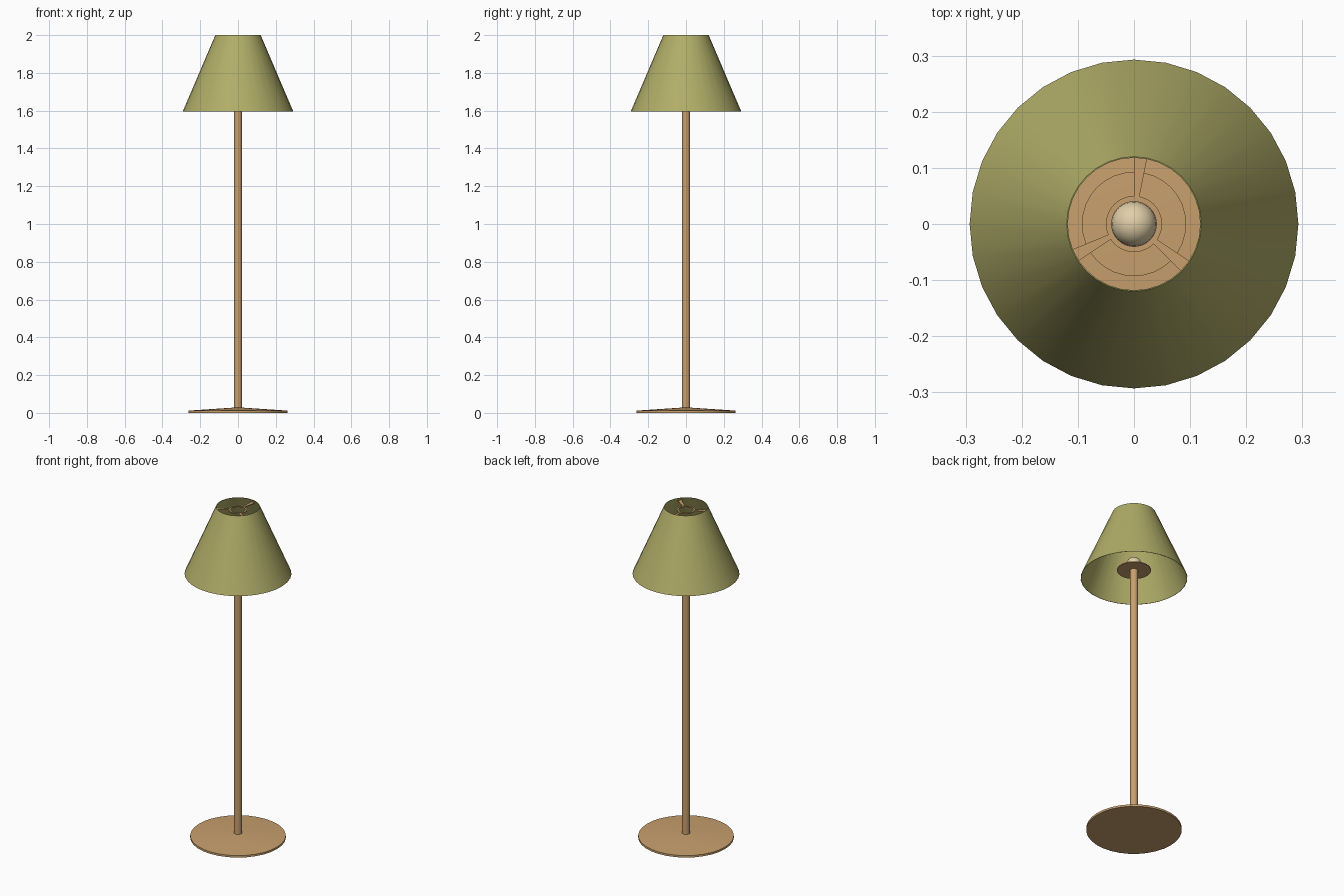
import bpy, bmesh, math

if "Cube" in bpy.data.objects:
    bpy.data.objects.remove(bpy.data.objects["Cube"])

SIDES = 32


def material(name, rgb):
    m = bpy.data.materials.new(name)
    m.diffuse_color = (*rgb, 1)
    m.use_nodes = True
    m.node_tree.nodes["Principled BSDF"].inputs["Base Color"].default_value = m.diffuse_color
    return m


olive = material("olive fabric", (0.44, 0.42, 0.14))
tan = material("tan wood", (0.58, 0.352, 0.156))
cream = material("cream glass", (0.75, 0.62, 0.39))


def finish(name, bm, mat, angle=40, recalc=True):
    if recalc:
        bmesh.ops.recalc_face_normals(bm, faces=bm.faces)
    me = bpy.data.meshes.new(name)
    bm.to_mesh(me)
    bm.free()
    ob = bpy.data.objects.new(name, me)
    bpy.context.collection.objects.link(ob)
    me.materials.append(mat)
    bpy.context.view_layer.objects.active = ob
    ob.select_set(True)
    bpy.ops.object.shade_smooth_by_angle(angle=math.radians(angle))
    ob.select_set(False)
    return ob


def lathe(name, profile, mat, sides=SIDES, closed=False):
    """Spin (radius, z) points about the z axis."""
    bm = bmesh.new()
    vs = [bm.verts.new((r, 0, z)) for r, z in profile]
    pairs = list(zip(vs, vs[1:])) + ([(vs[-1], vs[0])] if closed else [])
    edges = [bm.edges.new(p) for p in pairs]
    bmesh.ops.spin(bm, geom=vs + edges, cent=(0, 0, 0), axis=(0, 0, 1),
                   angle=math.tau, steps=sides, use_duplicate=False)
    bmesh.ops.remove_doubles(bm, verts=bm.verts, dist=1e-5)
    return finish(name, bm, mat)


# Foot: thin disc with a gently sloped top
lathe("base", [(0, 0), (0.262, 0), (0.262, 0.012), (0.022, 0.028), (0, 0.028)], tan)

# Pole and the small plate carrying the bulb
lathe("pole", [(0, 0.01), (0.022, 0.01), (0.022, 1.645), (0, 1.645)], tan, 16)
lathe("bulb_plate", [(0, 1.642), (0.093, 1.642), (0.093, 1.647), (0, 1.65)], tan)

# Bulb
bm = bmesh.new()
bmesh.ops.create_uvsphere(bm, u_segments=32, v_segments=16, radius=0.04)
bmesh.ops.translate(bm, verts=bm.verts, vec=(0, 0, 1.682))
finish("bulb", bm, cream)

# Shade: open cone with a thin wall
lathe("shade", [(0.293, 1.595), (0.12, 2.0), (0.118, 2.0), (0.291, 1.595)],
      olive, closed=True)

# Shade holder: ring plus three wedge spokes, each one segment wide
lathe("holder_ring", [(0.04, 1.978), (0.05, 1.978), (0.05, 1.982), (0.04, 1.982)],
      tan, closed=True)
step = math.tau / SIDES
bm = bmesh.new()
for seg in (7, 18, 28):
    corners = [(0.05, seg), (0.127, seg), (0.127, seg + 1), (0.05, seg + 1)]
    rings = [[bm.verts.new((r * math.cos(s * step), r * math.sin(s * step), z))
              for r, s in corners] for z in (1.978, 1.982)]
    low, high = rings
    bm.faces.new(low[::-1])
    bm.faces.new(high)
    for i in range(4):
        j = (i + 1) % 4
        bm.faces.new((low[i], low[j], high[j], high[i]))
finish("holder_spokes", bm, tan)
